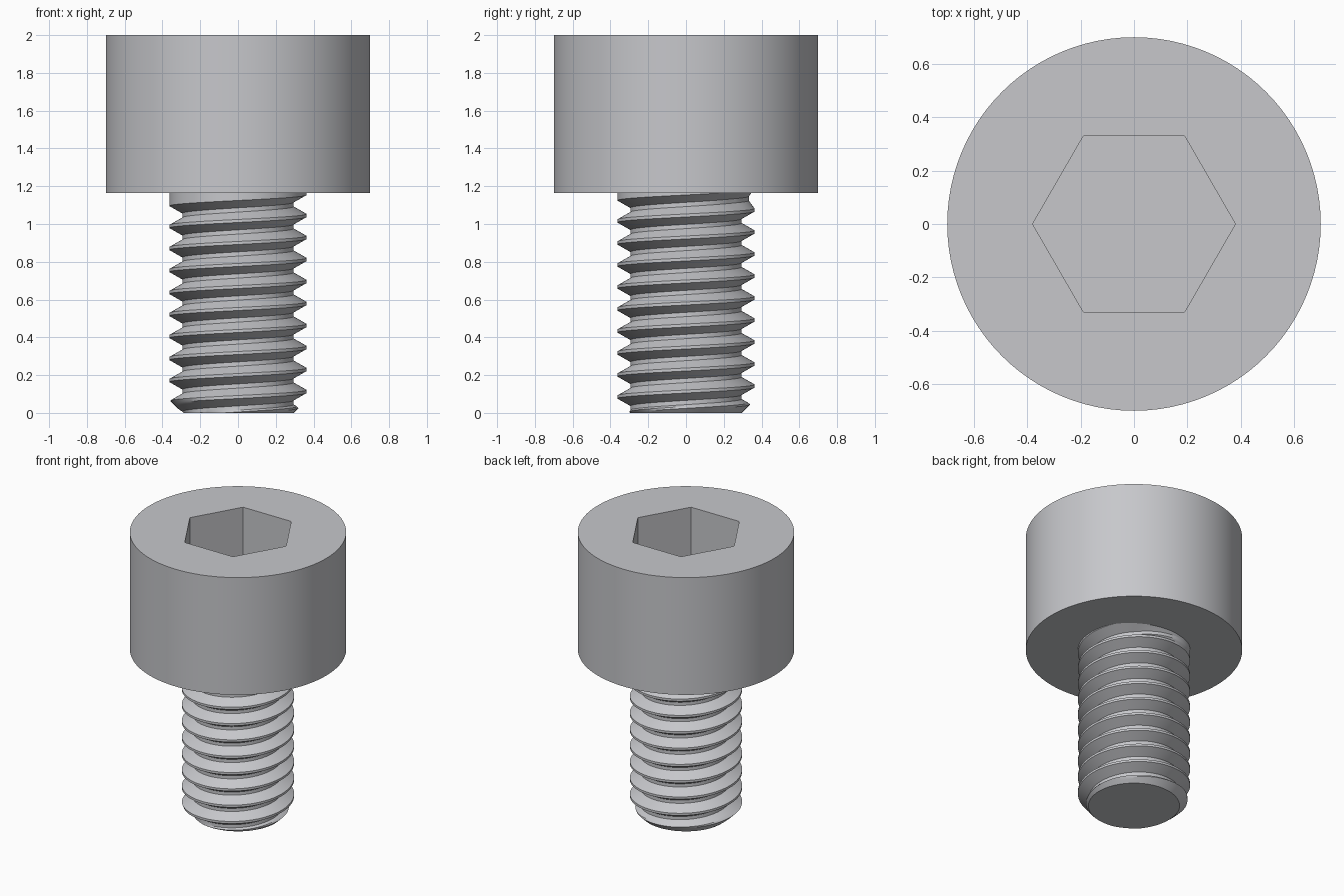
import bpy, bmesh, math

cube = bpy.data.objects.get("Cube")
if cube:
    bpy.data.objects.remove(cube, do_unlink=True)

SEG = 96                             # sides around
HEAD_R, HEAD_Z, TOP = 0.70, 1.163, 2.0
HEX_R, HEX_DEPTH = 0.38, 0.42
MAJOR, MINOR, PITCH = 0.363, 0.294, 0.1165
TIP_R = 0.295

steel = bpy.data.materials.new("grey steel")
steel.use_nodes = True
colour = (0.57, 0.575, 0.60, 1)
steel.diffuse_color = colour
steel.node_tree.nodes["Principled BSDF"].inputs["Base Color"].default_value = colour


def finish(bm, name):
    me = bpy.data.meshes.new(name)
    bm.to_mesh(me)
    bm.free()
    ob = bpy.data.objects.new(name, me)
    bpy.context.collection.objects.link(ob)
    me.materials.append(steel)
    bpy.ops.object.select_all(action='DESELECT')
    ob.select_set(True)
    bpy.context.view_layer.objects.active = ob
    bpy.ops.object.shade_smooth_by_angle(angle=math.radians(25))
    return ob


def ring(bm, n, r, z):
    return [bm.verts.new((r * math.cos(2 * math.pi * k / n),
                          r * math.sin(2 * math.pi * k / n), z)) for k in range(n)]


def wall(bm, low, high):
    n = len(low)
    for k in range(n):
        m = (k + 1) % n
        bm.faces.new((low[k], low[m], high[m], high[k]))


# Head: cylinder with a hexagonal socket
bm = bmesh.new()
bottom, top = ring(bm, SEG, HEAD_R, HEAD_Z), ring(bm, SEG, HEAD_R, TOP)
rim, floor = ring(bm, 6, HEX_R, TOP), ring(bm, 6, HEX_R, TOP - HEX_DEPTH)
bm.faces.new(bottom[::-1])
wall(bm, bottom, top)
wall(bm, rim, floor)                 # socket walls face inwards
bm.faces.new(floor)
side = SEG // 6
for k in range(6):                   # top face, one piece per socket side
    arc = [top[(k * side + a) % SEG] for a in range(side + 1)]
    bm.faces.new(arc + [rim[(k + 1) % 6], rim[k]])
finish(bm, "head")

# Thread profile over one pitch: crest, upper flank, root, lower flank
corners = [(-0.008, 0), (0.008, 0), (0.047, 1), (0.0695, 1), (PITCH - 0.008, 0)]
profile = []
for (z0, d0), (z1, d1) in zip(corners, corners[1:]):
    cuts = 4 if d0 != d1 else 1
    profile += [(z0 + (z1 - z0) * c / cuts, d0 + (d1 - d0) * c / cuts) for c in range(cuts)]

# Shank: the profile swept along a right-handed helix
bm = bmesh.new()
rows = []
for i in range(13 * SEG + 1):
    t = math.pi + 2 * math.pi * (i / SEG - 10)
    crest = 0.987 + PITCH * (i / SEG - 10)
    fade = min(1, max(0, (t / math.pi - 2.3) / 0.4))     # thread runs out below the head
    row = []
    for dz, depth in profile:
        z = crest + dz
        r = MAJOR - (MAJOR - MINOR) * depth * (1 - fade)
        r = min(r, max(0.1, TIP_R + z))                  # chamfered tip
        row.append(bm.verts.new((r * math.cos(t), r * math.sin(t), z)))
    rows.append(row)
for i in range(12 * SEG):
    a = rows[i] + [rows[i + SEG][0]]
    b = rows[i + 1] + [rows[i + 1 + SEG][0]]
    for j in range(len(profile)):
        bm.faces.new((a[j], b[j], b[j + 1], a[j + 1]))

# Trim both ends flat and close the tip
for z, up in ((0, 1), (HEAD_Z + 0.01, -1)):
    bmesh.ops.bisect_plane(bm, geom=bm.verts[:] + bm.edges[:] + bm.faces[:], dist=1e-6,
                           plane_co=(0, 0, z), plane_no=(0, 0, up), clear_inner=True)
tip = [e for e in bm.edges if e.is_boundary and all(abs(v.co.z) < 1e-4 for v in e.verts)]
cap = bmesh.ops.holes_fill(bm, edges=tip, sides=0)["faces"]
for f in cap:
    f.normal_update()
    if f.normal.z > 0:
        f.normal_flip()
finish(bm, "threaded_shank")
